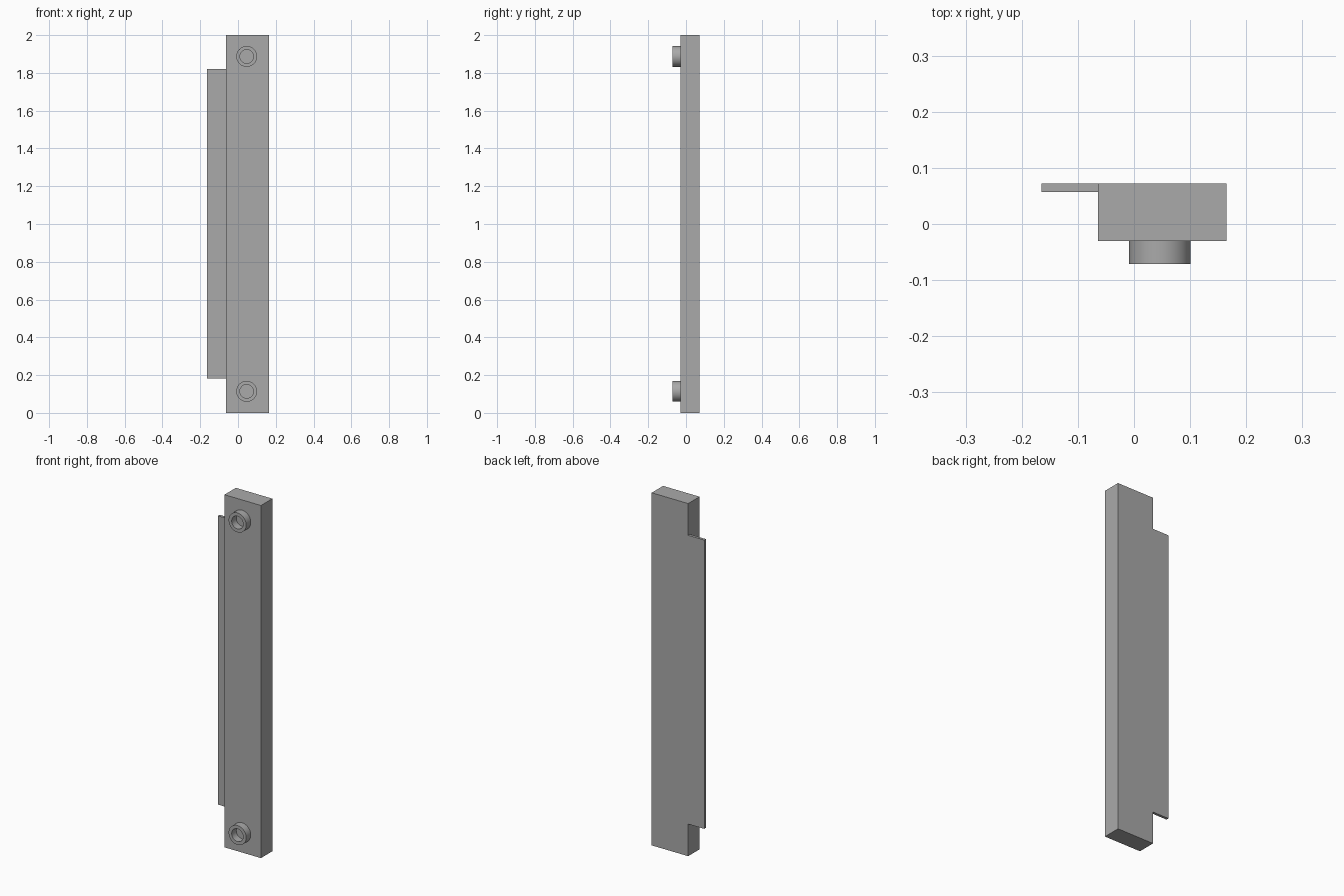
import bpy, bmesh, math
from mathutils import Vector, Matrix

cube = bpy.data.objects.get("Cube")
if cube:
    bpy.data.objects.remove(cube, do_unlink=True)

grey = bpy.data.materials.new("plain grey")
grey.use_nodes = True
colour = (0.4, 0.4, 0.4, 1)
grey.diffuse_color = colour
grey.node_tree.nodes["Principled BSDF"].inputs["Base Color"].default_value = colour


def finish(name, bm):
    bmesh.ops.recalc_face_normals(bm, faces=bm.faces)
    mesh = bpy.data.meshes.new(name)
    bm.to_mesh(mesh)
    bm.free()
    mesh.materials.append(grey)
    obj = bpy.data.objects.new(name, mesh)
    bpy.context.collection.objects.link(obj)
    return obj


def box(name, low, high):
    low, high = Vector(low), Vector(high)
    bm = bmesh.new()
    bmesh.ops.create_cube(bm, size=1)
    bmesh.ops.scale(bm, vec=high - low, verts=bm.verts)
    bmesh.ops.translate(bm, vec=(low + high) / 2, verts=bm.verts)
    return finish(name, bm)


def collar(name, centre, outer, inner, length):
    # Open tube: a bracket-shaped profile turned about the y axis
    bm = bmesh.new()
    profile = [(outer, 0), (outer, -length), (inner, -length), (inner, 0)]
    verts = [bm.verts.new((r, y, 0)) for r, y in profile]
    edges = [bm.edges.new(pair) for pair in zip(verts, verts[1:])]
    bmesh.ops.spin(bm, geom=verts + edges, cent=(0, 0, 0), axis=(0, 1, 0),
                   angle=math.tau, steps=48, use_duplicate=False)
    bmesh.ops.remove_doubles(bm, verts=bm.verts, dist=1e-5)
    # Point the normals out of the solid wall
    bmesh.ops.recalc_face_normals(bm, faces=bm.faces)
    bmesh.ops.translate(bm, vec=centre, verts=bm.verts)
    obj = finish(name, bm)
    bpy.ops.object.select_all(action='DESELECT')
    obj.select_set(True)
    bpy.context.view_layer.objects.active = obj
    bpy.ops.object.shade_smooth_by_angle(angle=math.radians(30))
    return obj


# Main bar and the thin flange flush with its back
box("main_bar", (-0.064, -0.03, 0), (0.165, 0.072, 2))
box("side_flange", (-0.165, 0.057, 0.182), (-0.064, 0.072, 1.82))

# Hollow collars on the front
for name, z in (("lower_collar", 0.114), ("upper_collar", 1.887)):
    collar(name, (0.046, -0.03, z), 0.055, 0.036, 0.041)
